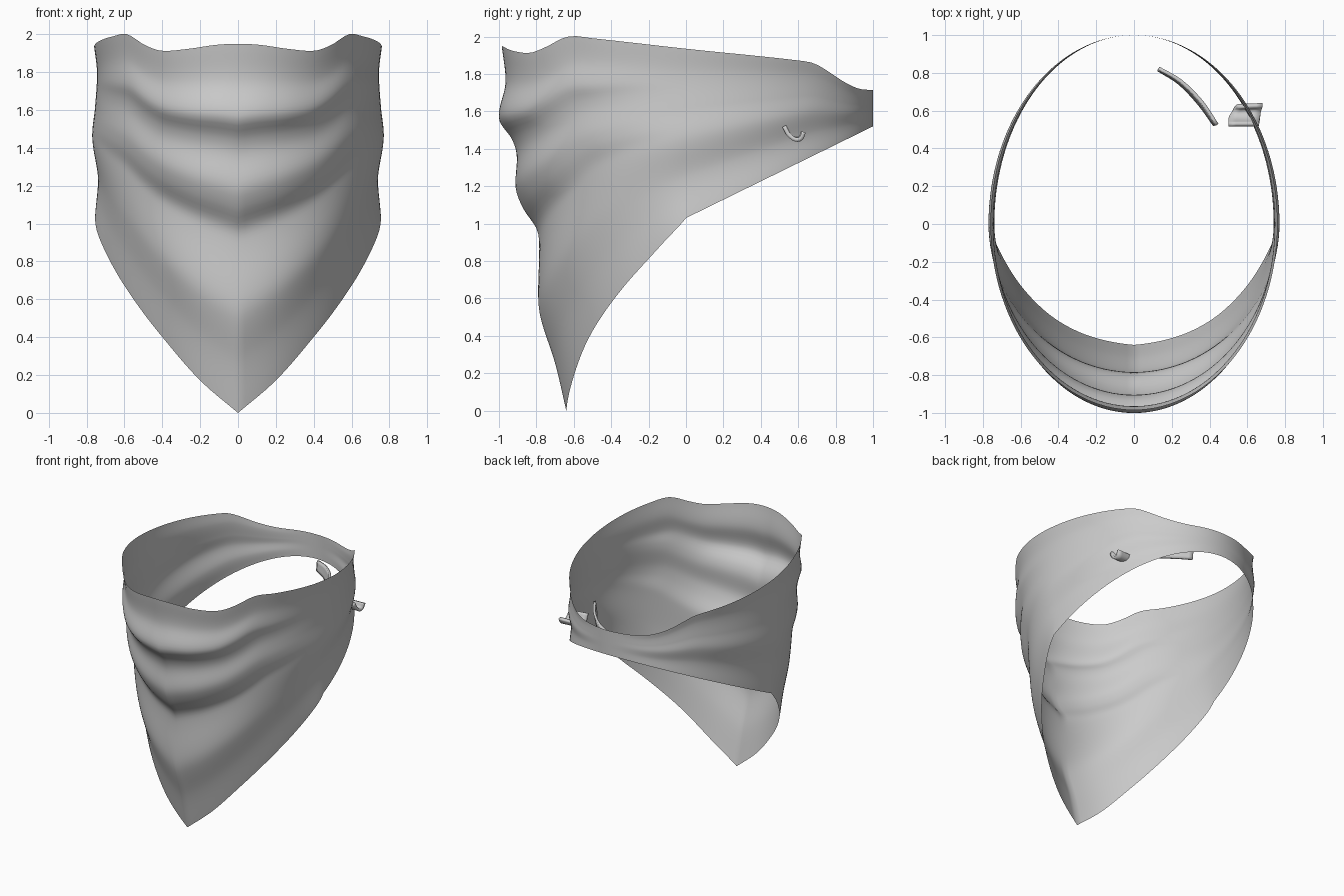
import bpy, math
from mathutils import Vector

if "Cube" in bpy.data.objects:
    bpy.data.objects.remove(bpy.data.objects["Cube"])


def curve(keys, t):
    """Smooth interpolation through (position, value) keys."""
    if t <= keys[0][0]:
        return keys[0][1]
    if t >= keys[-1][0]:
        return keys[-1][1]

    def slope(i):
        a, b = keys[max(i - 1, 0)], keys[min(i + 1, len(keys) - 1)]
        return (b[1] - a[1]) / (b[0] - a[0])
    for i in range(len(keys) - 1):
        (x0, y0), (x1, y1) = keys[i], keys[i + 1]
        if t <= x1:
            h = x1 - x0
            u = (t - x0) / h
            return ((1 + 2 * u) * (1 - u) ** 2 * y0 + u * (1 - u) ** 2 * h * slope(i)
                    + u * u * (3 - 2 * u) * y1 + u * u * (u - 1) * h * slope(i + 1))


def grid_object(name, rows, wrap=False):
    """Smooth quad sheet from equal-length rows of points."""
    n = len(rows[0])
    faces = []
    for r in range(len(rows) - 1):
        for c in range(n if wrap else n - 1):
            d = (c + 1) % n
            faces.append((r * n + c, (r + 1) * n + c, (r + 1) * n + d, r * n + d))
    mesh = bpy.data.meshes.new(name)
    mesh.from_pydata([tuple(p) for row in rows for p in row], [], faces)
    mesh.polygons.foreach_set("use_smooth", [True] * len(faces))
    mesh.update()
    obj = bpy.data.objects.new(name, mesh)
    bpy.context.collection.objects.link(obj)
    return obj


# Cloth mask: edge heights, front fold profile and side fold profile
HALF = math.pi / 2
TOP = [(-1, 1.95), (-.945, 1.925), (-.85, 1.913), (-.77, 1.94), (-.64, 2.0), (-.5, 1.99),
       (0, 1.935), (.62, 1.87), (.7, 1.85), (.85, 1.755), (.93, 1.72), (1, 1.715)]
BOTTOM = [(0, 0), (.266, .17), (.57, .41), (.93, .68), (1.24, .88), (HALF, 1.03)]
FRONT = [(0, .985), (.1, .965), (.2, 1.0), (.256, .93), (.3, .905), (.39, .91), (.446, .87),
         (.5, .80), (.54, .785), (.69, .79), (.75, .775), (.87, .70), (1, .64)]
FLATTEN = [(0, 1), (.57, 1.1), (.93, 1.3), (1.24, 1.6), (HALF, 1.8)]
SIDE = [(0, .76), (.15, .745), (.35, .755), (.53, .77), (.76, .74), (1, .755)]


def cloth_point(theta, v):
    t = abs(theta)
    y = -math.cos(t)
    top = curve(TOP, y)
    bottom = curve(BOTTOM, t) if t < HALF else 1.03 + .49 * y
    depth = 1.0
    if t < HALF:
        k = 1 + (curve(FLATTEN, t) - 1) * v * v
        depth = 1 - (1 - curve(FRONT, v)) * k
    return (math.sin(theta) * curve(SIDE, v), y * depth, top + (bottom - top) * v)


COLS, ROWS = 128, 72
angles = [-math.pi + 2 * math.pi * i / COLS for i in range(COLS)]
grid_object("cloth_mask", [[cloth_point(a, r / ROWS) for a in angles]
                           for r in range(ROWS + 1)], wrap=True)


def ribbon(name, edge_a, edge_b, thickness):
    """Curved strip between two edges, given thickness."""
    def resample(pts, t):
        return Vector([curve([(i / (len(pts) - 1), p[k]) for i, p in enumerate(pts)], t)
                       for k in range(3)])
    rows = []
    for i in range(13):
        a, b = resample(edge_a, i / 12), resample(edge_b, i / 12)
        rows.append([a.lerp(b, j / 4) for j in range(5)])
    obj = grid_object(name, rows)
    mod = obj.modifiers.new("thickness", "SOLIDIFY")
    mod.thickness = thickness
    mod.offset = 0
    return obj


# Loose tie strip inside the back
ribbon("inner_tie_strip",
       [(.13, .825, 1.61), (.25, .755, 1.62), (.36, .645, 1.635), (.44, .525, 1.65)],
       [(.13, .815, 1.53), (.24, .745, 1.53), (.345, .635, 1.54), (.425, .525, 1.55)], .018)

# Small folded knot end poking through the side
ribbon("knot_end",
       [(.50, .525, 1.535), (.50, .55, 1.48), (.51, .58, 1.455), (.53, .61, 1.46), (.55, .625, 1.49)],
       [(.66, .525, 1.52), (.665, .55, 1.475), (.67, .585, 1.45), (.675, .615, 1.455), (.68, .63, 1.49)], .022)
